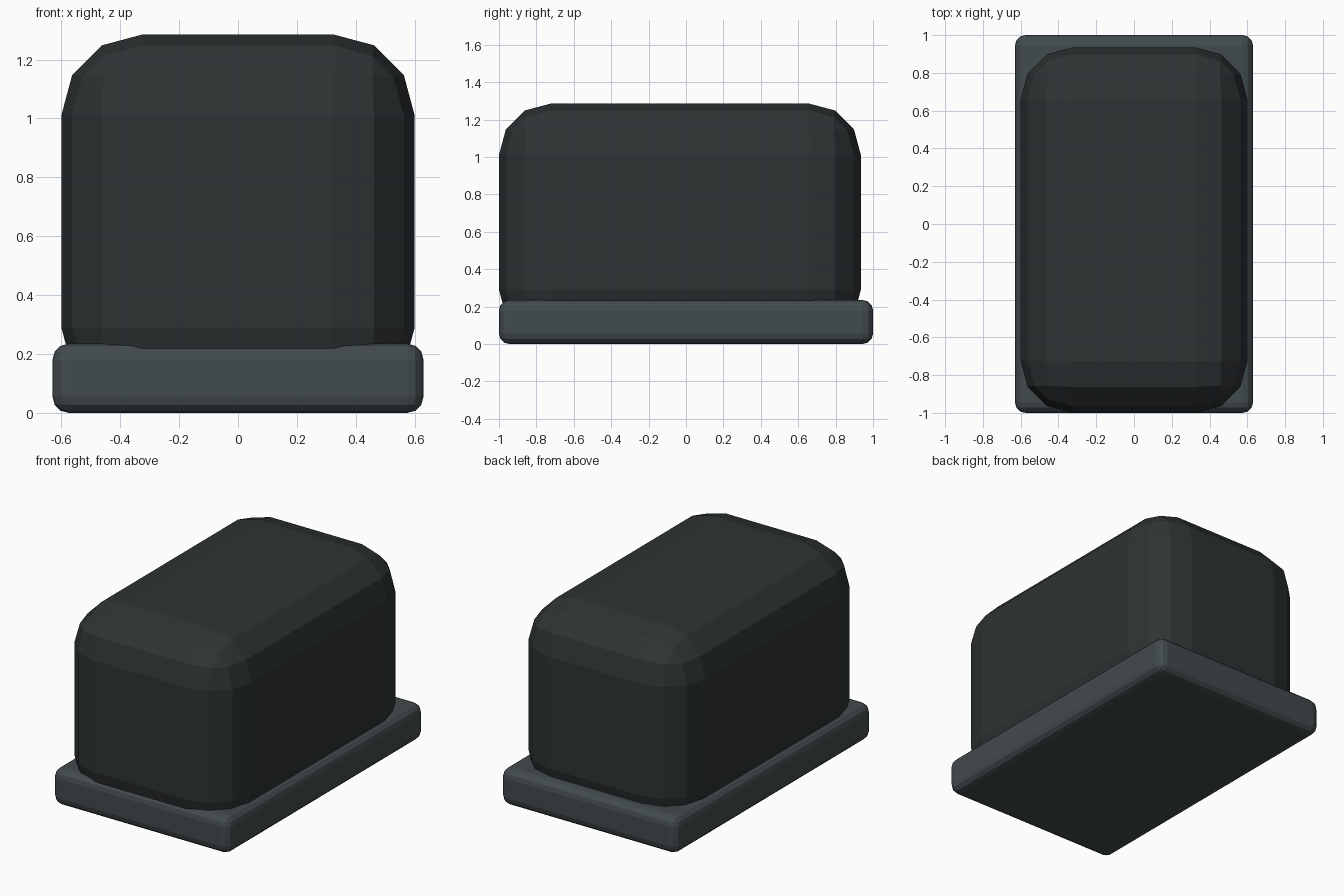
import bpy

if "Cube" in bpy.data.objects:
    bpy.data.objects.remove(bpy.data.objects["Cube"])


def material(name, color):
    mat = bpy.data.materials.new(name)
    mat.diffuse_color = (*color, 1)
    mat.use_nodes = True
    mat.node_tree.nodes["Principled BSDF"].inputs["Base Color"].default_value = mat.diffuse_color
    return mat


def rounded_box(name, low, high, radius, mat):
    """Box between two corners with every edge rounded in three flat steps."""
    center = [(a + b) / 2 for a, b in zip(low, high)]
    bpy.ops.mesh.primitive_cube_add(size=1, location=center)
    box = bpy.context.object
    box.name = name
    box.scale = [b - a for a, b in zip(low, high)]
    bpy.ops.object.transform_apply(location=False, rotation=False, scale=True)
    bevel = box.modifiers.new("rounding", 'BEVEL')
    bevel.width = radius
    bevel.segments = 3
    bevel.limit_method = 'NONE'
    box.data.materials.append(mat)
    return box


# Flat base plate
rounded_box("base_plate", (-0.63, -1, 0), (0.63, 1, 0.235), 0.055,
            material("base_grey", (0.055, 0.07, 0.075)))

# Large rounded body, flush with the front of the plate and sunk into it
rounded_box("body", (-0.6, -1, 0.015), (0.6, 0.935, 1.285), 0.275,
            material("body_dark_grey", (0.027, 0.033, 0.034)))
